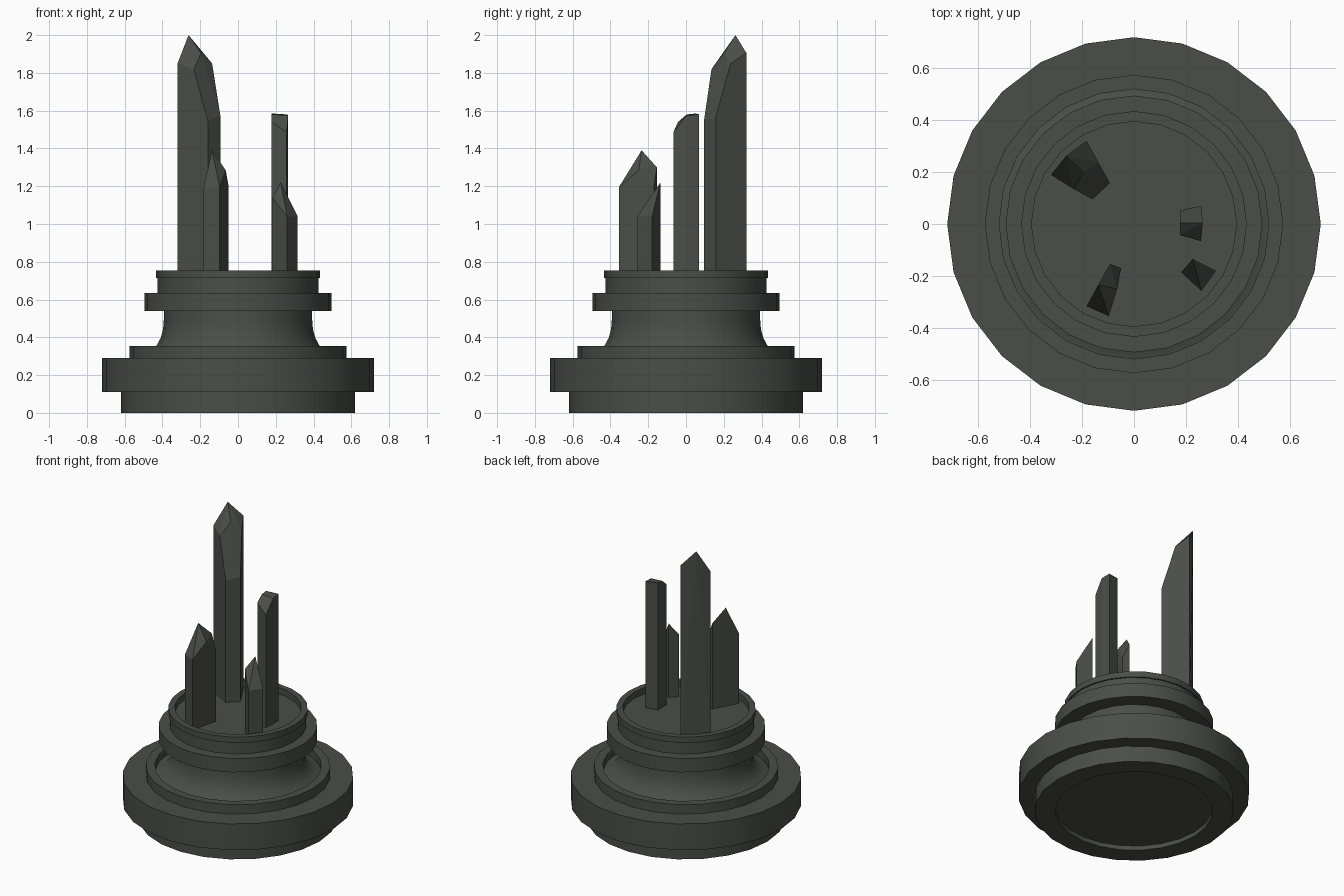
import bpy, bmesh, math

if "Cube" in bpy.data.objects:
    bpy.data.objects.remove(bpy.data.objects["Cube"])

stone = bpy.data.materials.new("dark grey green stone")
stone.diffuse_color = (0.068, 0.075, 0.064, 1)
stone.use_nodes = True
stone.node_tree.nodes["Principled BSDF"].inputs["Base Color"].default_value = stone.diffuse_color


def finish(name, bm):
    """Turn a bmesh into a named object with the stone material."""
    bmesh.ops.recalc_face_normals(bm, faces=bm.faces)
    mesh = bpy.data.meshes.new(name)
    bm.to_mesh(mesh)
    bm.free()
    mesh.materials.append(stone)
    obj = bpy.data.objects.new(name, mesh)
    bpy.context.collection.objects.link(obj)
    return obj


def lathe(name, profile, sides=24):
    """Revolve an (r, z) profile whose ends lie on the axis."""
    bm = bmesh.new()
    verts = [bm.verts.new((r, 0, z)) for r, z in profile]
    edges = [bm.edges.new(pair) for pair in zip(verts, verts[1:])]
    bmesh.ops.spin(bm, geom=verts + edges, cent=(0, 0, 0), axis=(0, 0, 1),
                   angle=math.tau, steps=sides)
    bmesh.ops.remove_doubles(bm, verts=bm.verts, dist=0.0005)
    obj = finish(name, bm)
    bpy.context.view_layer.objects.active = obj
    obj.select_set(True)
    bpy.ops.object.shade_smooth_by_angle(angle=math.radians(32))
    obj.select_set(False)


def crystal(name, outline, roof, base=0.70):
    """Convex shard: roof corners dropped straight down to the base."""
    bm = bmesh.new()
    for x, y, z in outline:
        bm.verts.new((x, y, z))
        bm.verts.new((x, y, base))
    for p in roof:
        bm.verts.new(p)
    res = bmesh.ops.convex_hull(bm, input=bm.verts)
    loose = [v for v in bm.verts if not v.link_faces]
    bmesh.ops.delete(bm, geom=loose, context='VERTS')
    bmesh.ops.dissolve_limit(bm, angle_limit=math.radians(4),
                             verts=bm.verts, edges=bm.edges)
    finish(name, bm)


# Turned pedestal with hollow foot, scooped neck and dished top
lathe("pedestal", [
    (0, 0.03), (0.49, 0.03), (0.49, 0), (0.62, 0), (0.62, 0.11),
    (0.72, 0.11), (0.72, 0.29), (0.575, 0.29), (0.575, 0.355),
    (0.52, 0.355), (0.52, 0.305), (0.475, 0.315), (0.432, 0.355),
    (0.41, 0.395), (0.397, 0.44), (0.393, 0.49), (0.393, 0.54),
    (0.495, 0.54), (0.495, 0.635), (0.426, 0.635), (0.426, 0.715),
    (0.435, 0.715), (0.435, 0.755), (0.395, 0.755), (0.395, 0.712), (0, 0.712)])

# Four broken shards standing in the dish
crystal("tall_shard",
        [(-0.32, 0.19, 1.85), (-0.183, 0.32, 1.905), (-0.093, 0.158, 1.57),
         (-0.12, 0.135, 1.55), (-0.16, 0.095, 1.545)],
        [(-0.262, 0.262, 2.0), (-0.233, 0.135, 1.82),
         (-0.195, 0.2, 1.905), (-0.137, 0.237, 1.85)])
crystal("front_left_shard",
        [(-0.183, -0.317, 1.19), (-0.097, -0.355, 1.195),
         (-0.05, -0.17, 1.2), (-0.092, -0.154, 1.30)],
        [(-0.138, -0.235, 1.39), (-0.065, -0.25, 1.285)])
crystal("right_shard",
        [(0.177, 0.052, 1.585), (0.26, 0.07, 1.58), (0.265, 0.004, 1.575),
         (0.258, -0.066, 1.487), (0.177, -0.043, 1.54)],
        [(0.178, 0.004, 1.58)])
crystal("short_shard",
        [(0.226, -0.135, 1.22), (0.316, -0.18, 1.04),
         (0.26, -0.258, 1.04), (0.182, -0.186, 1.14)], [])
